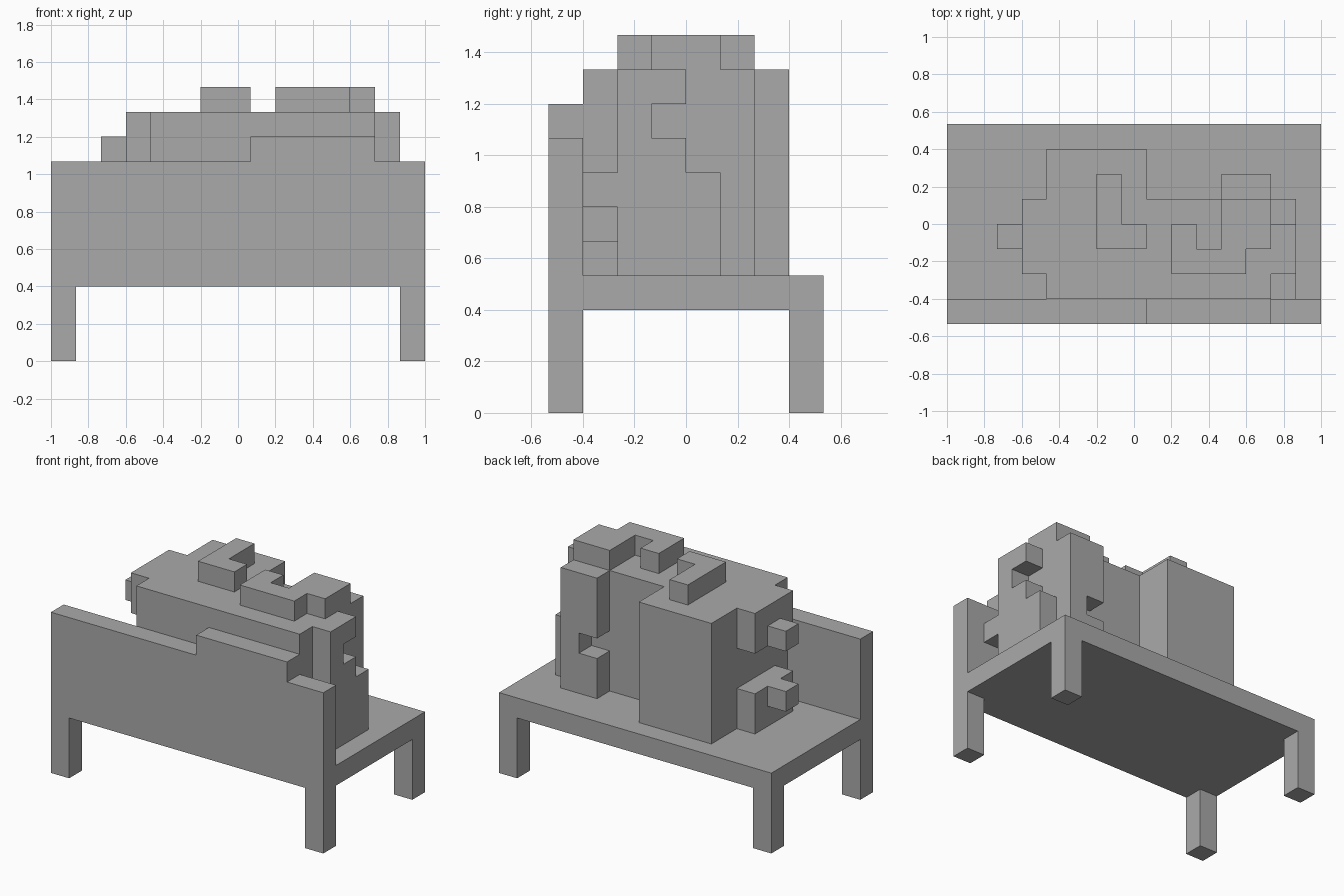
import bpy, bmesh, math
from mathutils import Vector

cube = bpy.data.objects.get("Cube")
if cube:
    bpy.data.objects.remove(cube, do_unlink=True)

U = 2 / 15  # edge of one block
ORIGIN = Vector((-1, -4 * U, 0))

mat = bpy.data.materials.new("plain grey")
mat.use_nodes = True
GREY = (0.4, 0.4, 0.4, 1)
mat.diffuse_color = GREY
mat.node_tree.nodes["Principled BSDF"].inputs["Base Color"].default_value = GREY


def cells(x, y, z):
    """Block cells in a box; each argument is (first, last) or one index."""
    spans = [(s, s) if isinstance(s, int) else s for s in (x, y, z)]
    xs, ys, zs = [range(a, b + 1) for a, b in spans]
    return {(i, j, k) for i in xs for j in ys for k in zs}


def build(name, filled):
    """Make one outer skin around a set of cells, with flat areas merged."""
    bm = bmesh.new()
    for cell in filled:
        centre = Vector(cell) + Vector((0.5, 0.5, 0.5))
        for axis in range(3):
            for sign in (-1, 1):
                near = list(cell)
                near[axis] += sign
                if tuple(near) in filled:
                    continue
                n, a = Vector((0, 0, 0)), Vector((0, 0, 0))
                n[axis] = sign
                a[(axis + 1) % 3] = 1
                b = n.cross(a)
                corners = (a + b, b - a, -a - b, a - b)
                bm.faces.new([bm.verts.new(ORIGIN + U * (centre + (n + c) / 2))
                              for c in corners])
    bmesh.ops.remove_doubles(bm, verts=bm.verts[:], dist=U / 100)
    bmesh.ops.dissolve_limit(bm, angle_limit=math.radians(1),
                             verts=bm.verts[:], edges=bm.edges[:])
    mesh = bpy.data.meshes.new(name)
    bm.to_mesh(mesh)
    bm.free()
    mesh.materials.append(mat)
    obj = bpy.data.objects.new(name, mesh)
    bpy.context.collection.objects.link(obj)
    return obj


# Bench: seat slab, front board with raised strip, four legs
build("seat", cells((0, 14), (1, 7), 3))
build("front_board", cells((0, 14), 0, (3, 7)) | cells((8, 12), 0, 8))
for side, i in (("right", 0), ("left", 14)):
    for end, j in (("front", 0), ("back", 7)):
        build(f"{end}_{side}_leg", cells(i, j, (0, 2)))

# Main body with the thick bulge and the notched pillar at the back
body = cells((4, 12), (1, 4), (4, 9))
body |= cells((4, 7), (5, 6), (4, 9))
body |= cells((11, 12), 5, (4, 9)) - cells(11, 5, 6)
body -= cells(12, 1, 5)

# Left end relief
body |= cells(13, (2, 4), (4, 6)) | cells(13, 1, 6)
body |= cells(13, (2, 3), (7, 9)) - cells(13, 3, 8)

# Right end relief: upper and lower ledges, each with a knob
body |= cells(3, (2, 4), (8, 9)) | cells(3, (2, 4), (4, 5))
body |= cells(2, 3, 8) | cells(2, 3, 5)
build("block_body", body)

# Raised shapes on top
build("top_hook", cells(6, (3, 5), 10) | cells(7, 3, 10))
build("top_curl", cells((9, 11), 2, 10) | cells(9, 3, 10)
      | cells((11, 12), (3, 4), 10))
